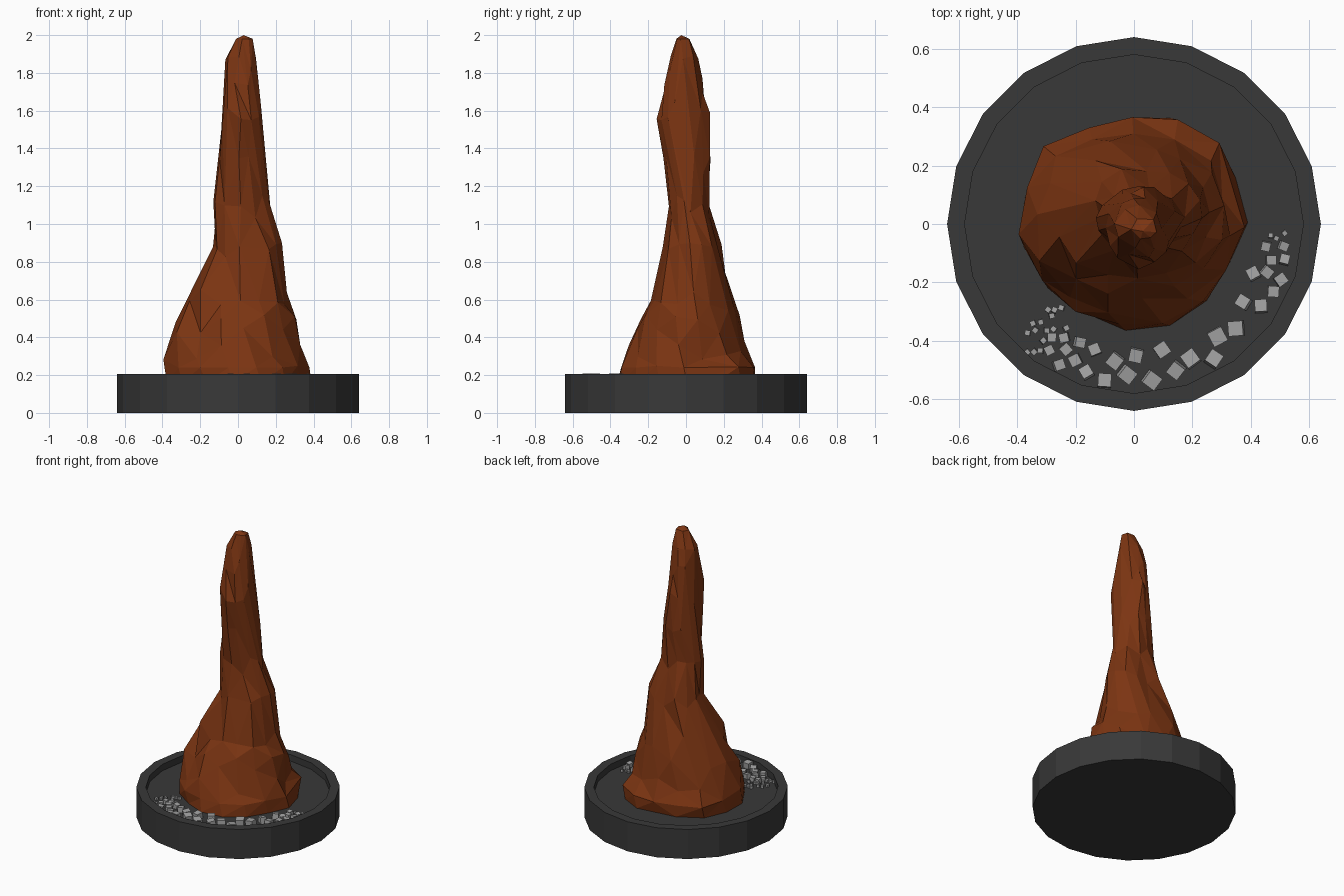
import bpy
import bmesh
import math
import random
from mathutils import Matrix, Vector

random.seed(4)
if "Cube" in bpy.data.objects:
    bpy.data.objects.remove(bpy.data.objects["Cube"], do_unlink=True)


def make_material(name, colour):
    mat = bpy.data.materials.new(name)
    mat.use_nodes = True
    mat.diffuse_color = (*colour, 1)
    mat.node_tree.nodes["Principled BSDF"].inputs["Base Color"].default_value = (*colour, 1)
    return mat


def make_object(name, bm, mat):
    bmesh.ops.recalc_face_normals(bm, faces=bm.faces[:])
    mesh = bpy.data.meshes.new(name)
    bm.to_mesh(mesh)
    bm.free()
    mesh.materials.append(mat)
    obj = bpy.data.objects.new(name, mesh)
    bpy.context.collection.objects.link(obj)
    return obj


def loft(bm, rings):
    """Skin a stack of equal-length vertex rings and cap both ends."""
    loops = [[bm.verts.new(p) for p in ring] for ring in rings]
    for low, high in zip(loops, loops[1:]):
        for i in range(len(low)):
            j = (i + 1) % len(low)
            bm.faces.new((low[i], low[j], high[j], high[i]))
    bm.faces.new(loops[0][::-1])
    bm.faces.new(loops[-1])


charcoal = make_material("charcoal", (0.04, 0.04, 0.04))
rust = make_material("rust_brown", (0.20, 0.035, 0.006))
grey = make_material("stone_grey", (0.36, 0.36, 0.36))

# Round tray with a raised rim
FLOOR = 0.16
SIDES = 20
tray = bmesh.new()
profile = [(0.64, 0), (0.64, 0.205), (0.58, 0.205), (0.58, FLOOR)]
loft(tray, [[(r * math.cos(math.tau * i / SIDES), r * math.sin(math.tau * i / SIDES), z)
             for i in range(SIDES)] for r, z in profile])
make_object("tray", tray, charcoal)

# Twisted rock spire: height, then x and y extents of each level
levels = [
    (FLOOR, -.36, .38, -.37, .38),
    (.24, -.37, .39, -.36, .38),
    (.33, -.37, .35, -.33, .33),
    (.47, -.30, .31, -.27, .29),
    (.62, -.24, .28, -.20, .25),
    (.85, -.15, .24, -.12, .19),
    (1.08, -.13, .18, -.09, .12),
    (1.32, -.11, .155, -.12, .13),
    (1.57, -.09, .13, -.155, .115),
    (1.74, -.08, .11, -.12, .09),
    (1.88, -.06, .095, -.085, .06),
    (1.98, -.01, .08, -.05, .02),
]
POINTS = 15
ridges = [random.uniform(-1, 1) for _ in range(POINTS)]
rings = []
for z, x0, x1, y0, y1 in levels:
    ring = []
    twist = -0.75 * (z - FLOOR)
    for i in range(POINTS):
        a = math.tau * i / POINTS + twist
        # Carried ridges run up the spire; small noise breaks up the facets
        k = 1 + 0.05 * ridges[i] + random.uniform(-0.06, 0.06)
        # Shelf jutting out low on the right flank
        facing = max(0, math.cos(a - math.radians(185)))
        if 0.4 < z < 0.65:
            k += 0.16 * facing ** 6
        elif 0.65 < z < 0.9:
            k -= 0.15 * facing ** 6
        x = (x0 + x1) / 2 + (x1 - x0) / 2 * k * math.cos(a)
        y = (y0 + y1) / 2 + (y1 - y0) / 2 * k * math.sin(a)
        dz = random.uniform(-0.05, 0.05) if 0.3 < z < 1.8 else 0
        ring.append((x, y, z + dz))
    rings.append(ring)
rock = bmesh.new()
loft(rock, rings)
rock.verts.ensure_lookup_table()
tip = rock.verts.new((0.03, -0.025, 2.0))
top = max((f for f in rock.faces if len(f.verts) == POINTS),
          key=lambda f: f.calc_center_median().z)
for edge in list(top.edges):
    rock.faces.new((*edge.verts, tip))
bmesh.ops.delete(rock, geom=[top], context="FACES_ONLY")
# Split each quad along the spiral for slanting facets
bmesh.ops.triangulate(rock, faces=rock.faces[:], quad_method="SHORT_EDGE")
spire = make_object("rock_spire", rock, rust)
thin = spire.modifiers.new("chunky_facets", "DECIMATE")
thin.ratio = 0.7

# Crescent of loose rubble along the front of the tray
rubble = bmesh.new()
placed = []


def add_stone(x, y, size):
    if any((x - px) ** 2 + (y - py) ** 2 < (0.6 * (size + ps)) ** 2 for px, py, ps in placed):
        return
    placed.append((x, y, size))
    tilt = Matrix.Rotation(random.uniform(-0.2, 0.2), 4, "X")
    turn = Matrix.Rotation(random.uniform(0, math.pi), 4, "Z")
    place = Matrix.Translation(Vector((x, y, FLOOR + size * 0.4)))
    bmesh.ops.create_cube(rubble, size=size, matrix=place @ turn @ tilt)


for _ in range(260):
    t = random.random()
    angle = math.radians(-126 + 118 * t)
    radius = random.uniform(0.44, 0.55)
    size = 0.03 + 0.025 * math.sin(math.pi * t) * random.uniform(0.6, 1)
    add_stone(radius * math.cos(angle), radius * math.sin(angle), size)
# Fine chips at both ends
for _ in range(60):
    add_stone(random.uniform(-0.37, -0.23), random.uniform(-0.47, -0.28), 0.018)
for _ in range(10):
    add_stone(random.uniform(0.44, 0.53), random.uniform(-0.07, -0.03), 0.016)
make_object("rubble", rubble, grey)
